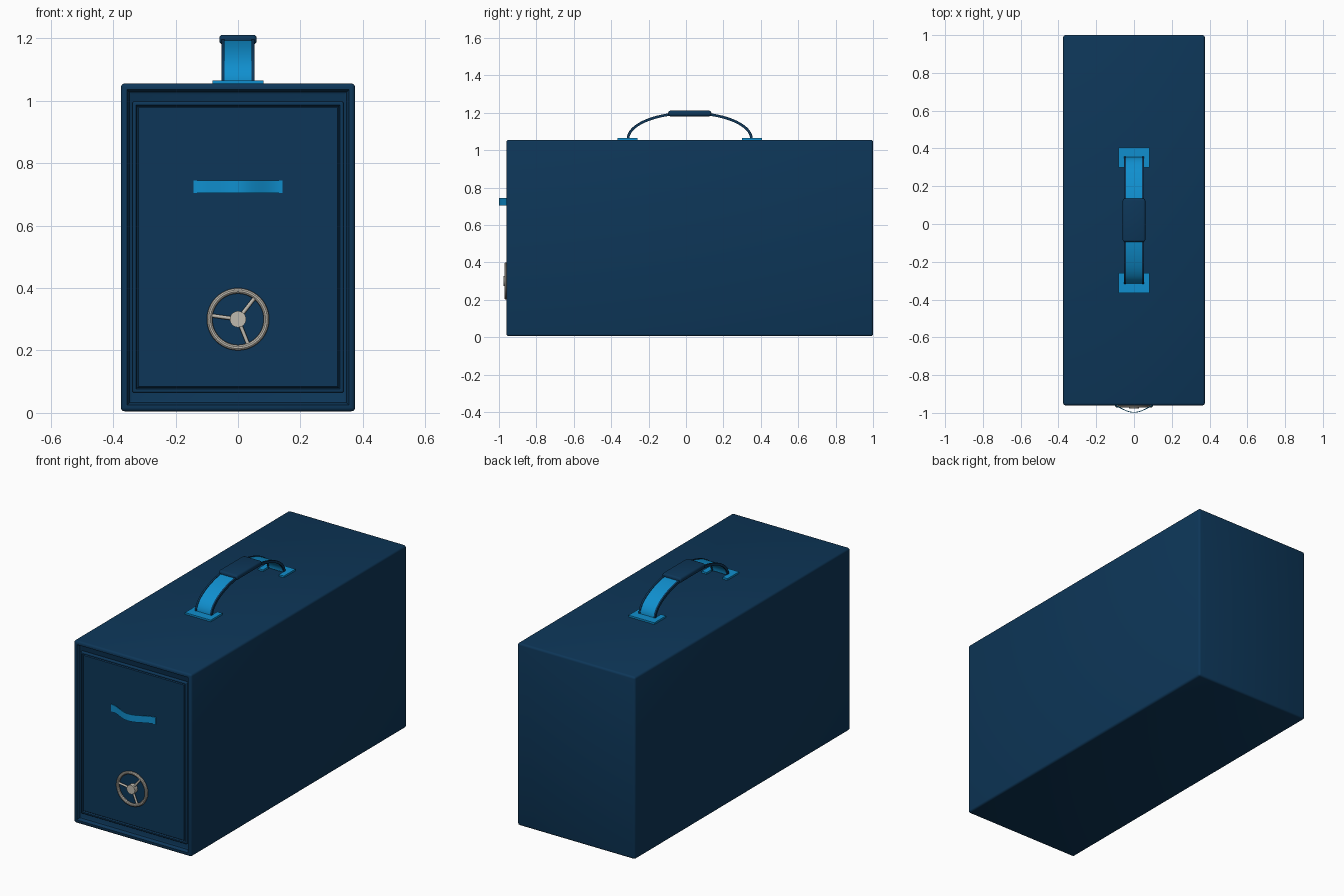
import bpy, bmesh
from math import cos, sin, pi, radians
from mathutils import Matrix, Vector

cube = bpy.data.objects.get("Cube")
if cube:
    bpy.data.objects.remove(cube, do_unlink=True)


def material(name, rgb):
    m = bpy.data.materials.new(name)
    m.use_nodes = True
    m.diffuse_color = (*rgb, 1)
    m.node_tree.nodes["Principled BSDF"].inputs["Base Color"].default_value = (*rgb, 1)
    return m


NAVY = material("navy blue", (0.004, 0.037, 0.098))
BLUE = material("bright blue", (0.005, 0.275, 0.62))
METAL = material("pale metal", (0.52, 0.49, 0.43))


def finish(name, bm, *mats):
    bmesh.ops.recalc_face_normals(bm, faces=bm.faces)
    mesh = bpy.data.meshes.new(name)
    bm.to_mesh(mesh)
    bm.free()
    ob = bpy.data.objects.new(name, mesh)
    bpy.context.collection.objects.link(ob)
    for m in mats:
        mesh.materials.append(m)
    bpy.ops.object.select_all(action='DESELECT')
    bpy.context.view_layer.objects.active = ob
    ob.select_set(True)
    bpy.ops.object.shade_smooth_by_angle(angle=radians(35))
    return ob


def box_bm(lo, hi, bevel=0):
    bm = bmesh.new()
    lo, hi = Vector(lo), Vector(hi)
    bmesh.ops.create_cube(bm, size=1, matrix=Matrix.Translation((lo + hi) / 2)
                          @ Matrix.Diagonal((*(hi - lo), 1)))
    if bevel:
        bmesh.ops.bevel(bm, geom=bm.edges[:], offset=bevel, segments=3,
                        profile=0.5, affect='EDGES')
    return bm


def front_face(bm):
    return max((f for f in bm.faces if f.normal.y < -0.9), key=lambda f: f.calc_area())


def inset(bm, width, push):
    """Inset the front face, then move it along y."""
    bm.normal_update()
    f = front_face(bm)
    bmesh.ops.inset_region(bm, faces=[f], thickness=width, use_even_offset=True)
    for v in f.verts:
        v.co.y += push


def ribbon(name, path, width, thick, mat, axis):
    """Thin strip: path points swept along axis, thickened in the path plane."""
    bm = bmesh.new()
    rows = []
    for i, p in enumerate(path):
        p = Vector(p)
        tangent = Vector(path[min(i + 1, len(path) - 1)]) - Vector(path[max(i - 1, 0)])
        n = tangent.normalized().cross(axis) * thick / 2
        w = axis * width / 2
        rows.append([bm.verts.new(p + s) for s in (n + w, n - w, -n - w, -n + w)])
    for a, b in zip(rows, rows[1:]):
        for k in range(4):
            bm.faces.new((a[k], a[(k + 1) % 4], b[(k + 1) % 4], b[k]))
    bm.faces.new(rows[0])
    bm.faces.new(rows[-1])
    return finish(name, bm, mat)


def cylinder(bm, a, b, r, segments=24):
    a, b = Vector(a), Vector(b)
    turn = (b - a).to_track_quat('Z', 'Y').to_matrix().to_4x4()
    bmesh.ops.create_cone(bm, cap_ends=True, segments=segments, radius1=r, radius2=r,
                          depth=(b - a).length,
                          matrix=Matrix.Translation((a + b) / 2) @ turn)


# Case with a rounded front rim and a recessed opening
bm = box_bm((-0.375, -0.96, 0.005), (0.375, 1.0, 1.055), 0.012)
inset(bm, 0.008, 0.0)
inset(bm, 0.008, 0.018)
inset(bm, 0.008, 0.004)
finish("case", bm, NAVY)

# Door with stepped edge
bm = box_bm((-0.338, -0.951, 0.065), (0.338, -0.92, 0.997), 0.005)
inset(bm, 0.006, 0.0)
inset(bm, 0.004, 0.007)
inset(bm, 0.004, -0.005)
finish("door", bm, NAVY)

# Bowed pull on the door
pull = []
for i in range(33):
    t = -1 + i / 16
    pull.append((0.143 * t, -0.951 - 0.023 * (1 + cos(pi * t)), 0.725))
ribbon("door_pull", pull, 0.04, 0.004, BLUE, Vector((0, 0, 1)))

# Three spoke wheel
HUB = Vector((0, -0.963, 0.3))
bm = bmesh.new()
rings = []
for i in range(48):
    a = 2 * pi * i / 48
    ring = []
    for j in range(10):
        b = 2 * pi * j / 10
        r = 0.091 + 0.009 * cos(b)
        ring.append(bm.verts.new(HUB + Vector((r * cos(a), 0.009 * sin(b), r * sin(a)))))
    rings.append(ring)
for i in range(48):
    p, q = rings[i], rings[(i + 1) % 48]
    for j in range(10):
        k = (j + 1) % 10
        bm.faces.new((p[j], q[j], q[k], p[k]))
finish("wheel_rim", bm, METAL)

bm = bmesh.new()
cylinder(bm, (0, -0.976, 0.3), (0, -0.945, 0.3), 0.026, 32)
finish("wheel_hub", bm, METAL)
for n, deg in enumerate((52, 172, 292)):
    bm = bmesh.new()
    out = Vector((cos(radians(deg)), 0, sin(radians(deg))))
    cylinder(bm, HUB + out * 0.015, HUB + out * 0.088, 0.006, 12)
    finish(f"wheel_spoke_{n + 1}", bm, METAL)

# Arched carrying strap with dark edge piping
MID = 0.02
arc = [(0, MID - 0.33 * cos(pi * i / 40), 1.06 + 0.138 * sin(pi * i / 40))
       for i in range(41)]
ribbon("strap", arc, 0.09, 0.008, BLUE, Vector((1, 0, 0)))
for side, s in (("left", 1), ("right", -1)):
    edge = [(s * 0.048, y, z) for x, y, z in arc]
    ribbon(f"strap_edge_{side}", edge, 0.01, 0.014, NAVY, Vector((1, 0, 0)))

# Padded grip
bm = box_bm((-0.06, MID - 0.115, 1.181), (0.06, MID + 0.115, 1.211), 0.011)
finish("grip", bm, NAVY)

# Strap mounts: plates notched toward the middle
for end, s in (("front", -1), ("back", 1)):
    inner, seat, outer = (MID + s * d for d in (0.28, 0.335, 0.385))
    outline = [(-0.082, outer), (0.082, outer), (0.082, inner), (0.05, inner),
               (0.05, seat), (-0.05, seat), (-0.05, inner), (-0.082, inner)]
    bm = bmesh.new()
    face = bm.faces.new([bm.verts.new((x, y, 1.05)) for x, y in outline])
    top = bmesh.ops.extrude_face_region(bm, geom=[face])
    for v in top["geom"]:
        if isinstance(v, bmesh.types.BMVert):
            v.co.z = 1.065
    finish(f"strap_mount_{end}", bm, BLUE)
